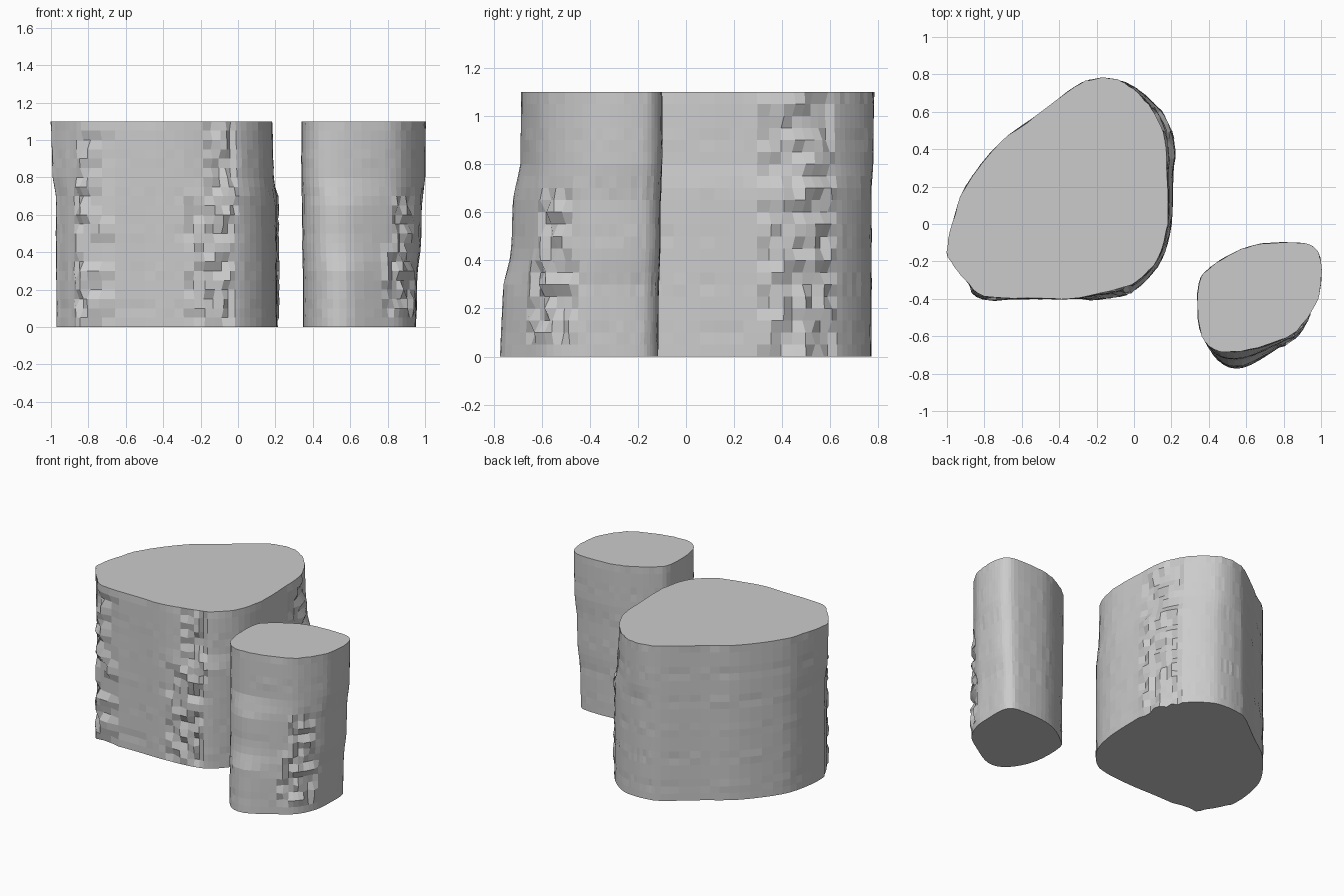
import bpy, bmesh, random
from mathutils import Vector

if "Cube" in bpy.data.objects:
    bpy.data.objects.remove(bpy.data.objects["Cube"])

random.seed(4)
HEIGHT, ROWS, SUB = 1.1, 22, 4


def closed_curve(pts):
    """Smooth closed loop through (x, y, foot_dx, foot_dy) points."""
    out, n = [], len(pts)
    for i in range(n):
        a, b, c, d = (Vector(pts[(i + k) % n]) for k in (-1, 0, 1, 2))
        for s in range(SUB):
            t = s / SUB
            out.append(0.5 * (2 * b + (c - a) * t + (2 * a - 5 * b + 4 * c - d) * t * t
                              + (3 * b - a - 3 * c + d) * t ** 3))
    return out


def blend(steps, z):
    """Share of the foot offset used at height z."""
    for (z0, v0), (z1, v1) in zip(steps, steps[1:]):
        if z <= z1:
            return v0 + (v1 - v0) * (z - z0) / (z1 - z0)
    return steps[-1][1]


def rock_column(name, outline, steps, chips):
    loop = closed_curve(outline)
    n = len(loop)
    mid = Vector((sum(p[0] for p in loop) / n, sum(p[1] for p in loop) / n))
    bm = bmesh.new()
    rings = []
    for r in range(ROWS + 1):
        z = HEIGHT * r / ROWS
        ring = []
        for i, p in enumerate(loop):
            k = blend(steps, z)
            x, y = p[0] + p[2] * k, p[1] + p[3] * k
            out = (Vector((x, y)) - mid).normalized()
            push = 0
            # rough chipped bands: blocky steps in and out
            for cx, cy, rad, z0, z1 in chips:
                if (x - cx) ** 2 + (y - cy) ** 2 < rad * rad and z0 <= z <= z1:
                    push = random.choice((-0.018, -0.018, 0.008, 0.012))
            if not push and r % 4 == 2:
                push = random.uniform(-0.004, 0.003)
            ring.append(bm.verts.new((x + out.x * push, y + out.y * push, z)))
        rings.append(ring)
    for lo, hi in zip(rings, rings[1:]):
        for i in range(n):
            j = (i + 1) % n
            bm.faces.new((lo[i], lo[j], hi[j], hi[i]))
    bm.faces.new(rings[0])
    bm.faces.new(rings[-1])
    bmesh.ops.recalc_face_normals(bm, faces=bm.faces)
    me = bpy.data.meshes.new(name)
    bm.to_mesh(me)
    bm.free()
    bpy.context.collection.objects.link(bpy.data.objects.new(name, me))


# Large rock column, rounded triangular plan
rock_column("large_rock", [
    (-1.0, -.15, .03, 0), (-.97, .01, .01, 0), (-.9, .2, 0, 0), (-.72, .43, 0, 0),
    (-.52, .58, 0, 0), (-.315, .735, 0, 0), (-.22, .775, 0, -.01), (-.13, .78, 0, -.01),
    (-.05, .755, .01, 0), (.04, .68, .02, .01), (.11, .59, .03, .01), (.165, .45, .04, 0),
    (.18, .24, .03, 0), (.18, 0, .02, 0), (.13, -.18, .02, -.01), (.015, -.31, .02, -.02),
    (-.1, -.35, .02, -.03), (-.29, -.395, 0, -.005), (-.5, -.4, 0, 0),
    (-.8, -.385, 0, -.01), (-.9, -.3, .01, -.01), (-.98, -.2, .03, 0)],
    [(0, 1), (.7, .9), (.8, .3), (1.1, 0)],
    [(-.77, -.39, .1, 0, 1.0), (-.16, -.37, .13, .05, .65), (-.08, -.35, .07, .65, 1.05),
     (.16, .46, .16, 0, 1.05)])

# Small rock column, leaning out at the front foot
rock_column("small_rock", [
    (.345, -.32, .01, 0), (.41, -.23, .01, -.01), (.54, -.15, 0, -.01), (.68, -.105, 0, -.015),
    (.89, -.1, -.02, -.02), (.97, -.13, -.04, -.02), (1.0, -.2, -.05, -.01),
    (1.0, -.32, -.05, 0), (.97, -.43, -.03, -.02), (.87, -.57, .01, -.01),
    (.75, -.635, .02, -.03), (.57, -.68, .01, -.09), (.43, -.67, .02, -.06),
    (.35, -.56, .01, 0)],
    [(0, 1), (.3, .85), (.42, .5), (.65, .4), (.8, .05), (1.1, 0)],
    [(.86, -.57, .12, .1, .4), (.87, -.55, .07, .4, .7)])
